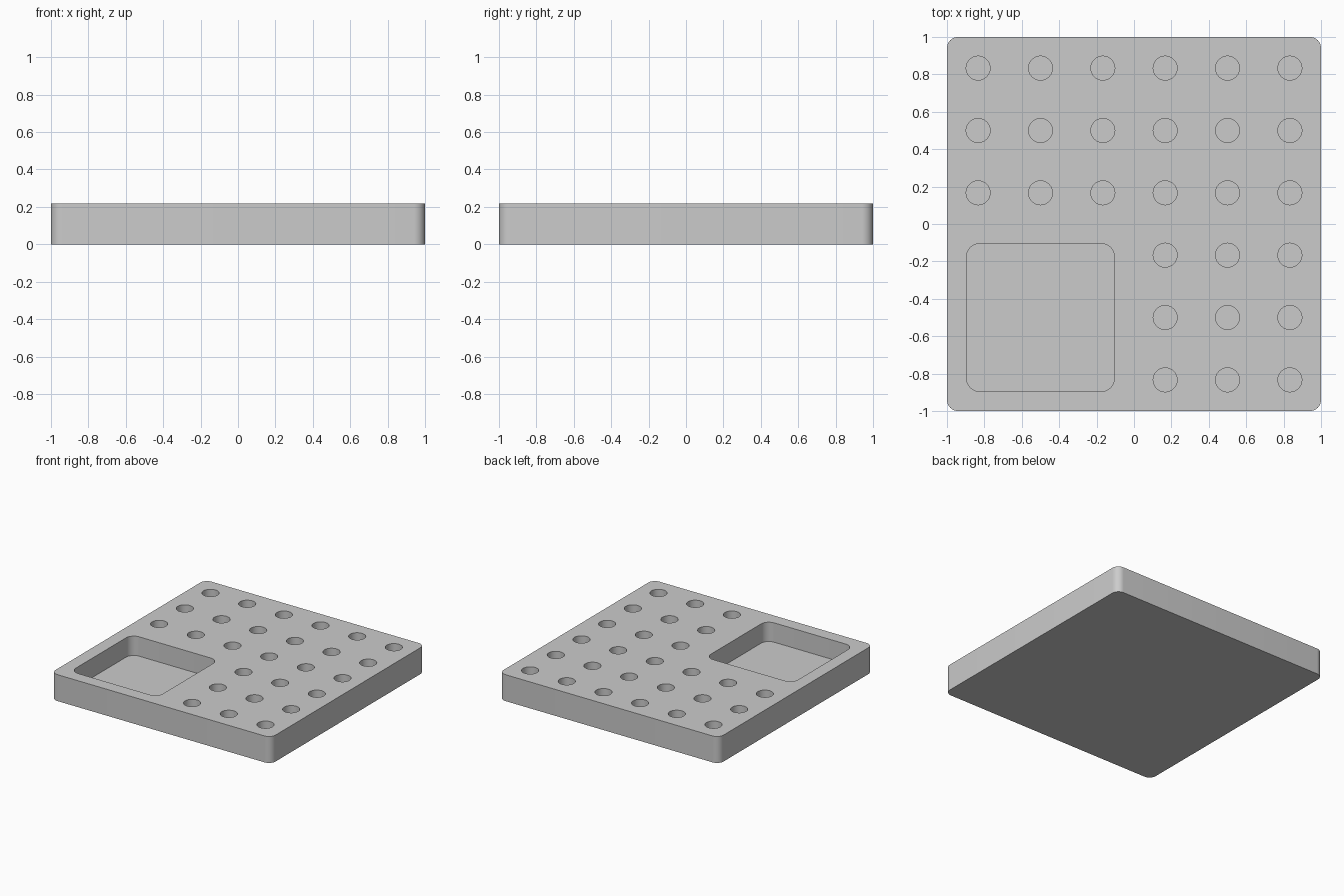
import bpy
import bmesh
import math
from mathutils import Matrix, Vector

default = bpy.data.objects.get("Cube")
if default:
    bpy.data.objects.remove(default, do_unlink=True)

HEIGHT = 0.217
FLOOR = 0.058       # floor level of the tray and the holes
PITCH = 1 / 3       # hole spacing
HOLE_RADIUS = 0.064

grey = bpy.data.materials.new("light grey")
grey.use_nodes = True
colour = (0.6, 0.6, 0.6, 1)
grey.diffuse_color = colour
grey.node_tree.nodes["Principled BSDF"].inputs["Base Color"].default_value = colour


def rounded_block(bm, x, y, size, z0, z1, radius):
    """Square block with rounded vertical edges."""
    place = Matrix.Translation((x, y, (z0 + z1) / 2)) @ Matrix.Diagonal((size, size, z1 - z0, 1))
    verts = bmesh.ops.create_cube(bm, size=1, matrix=place)["verts"]
    edges = {e for v in verts for e in v.link_edges}
    upright = [e for e in edges if abs((e.verts[0].co - e.verts[1].co).z) > 0.01]
    bmesh.ops.bevel(bm, geom=upright, offset=radius, segments=10, profile=0.5, affect='EDGES')


def make_object(name, bm):
    mesh = bpy.data.meshes.new(name)
    bm.to_mesh(mesh)
    bm.free()
    mesh.materials.append(grey)
    obj = bpy.data.objects.new(name, mesh)
    bpy.context.collection.objects.link(obj)
    return obj


# Board
bm = bmesh.new()
rounded_block(bm, 0, 0, 2, 0, HEIGHT, 0.06)
board = make_object("board", bm)

# Cutter: square tray and a grid of round holes around it
top = HEIGHT + 0.1
bm = bmesh.new()
rounded_block(bm, -0.5, -0.5, 0.79, FLOOR, top, 0.07)
for col in range(6):
    for row in range(6):
        if col < 3 and row < 3:
            continue    # the tray takes this quarter
        spot = Vector(((col - 2.5) * PITCH, (row - 2.5) * PITCH, (FLOOR + top) / 2))
        bmesh.ops.create_cone(bm, cap_ends=True, segments=48, radius1=HOLE_RADIUS,
                              radius2=HOLE_RADIUS, depth=top - FLOOR,
                              matrix=Matrix.Translation(spot))
cutter = make_object("recess_cutter", bm)
cutter.hide_render = True

# Cut the recesses, then drop the cutter
cut = board.modifiers.new("recesses", 'BOOLEAN')
cut.operation = 'DIFFERENCE'
cut.solver = 'EXACT'
cut.object = cutter
bpy.ops.object.select_all(action='DESELECT')
board.select_set(True)
bpy.context.view_layer.objects.active = board
bpy.ops.object.modifier_apply(modifier=cut.name)
bpy.data.objects.remove(cutter, do_unlink=True)

bpy.ops.object.shade_smooth_by_angle(angle=math.radians(30))
